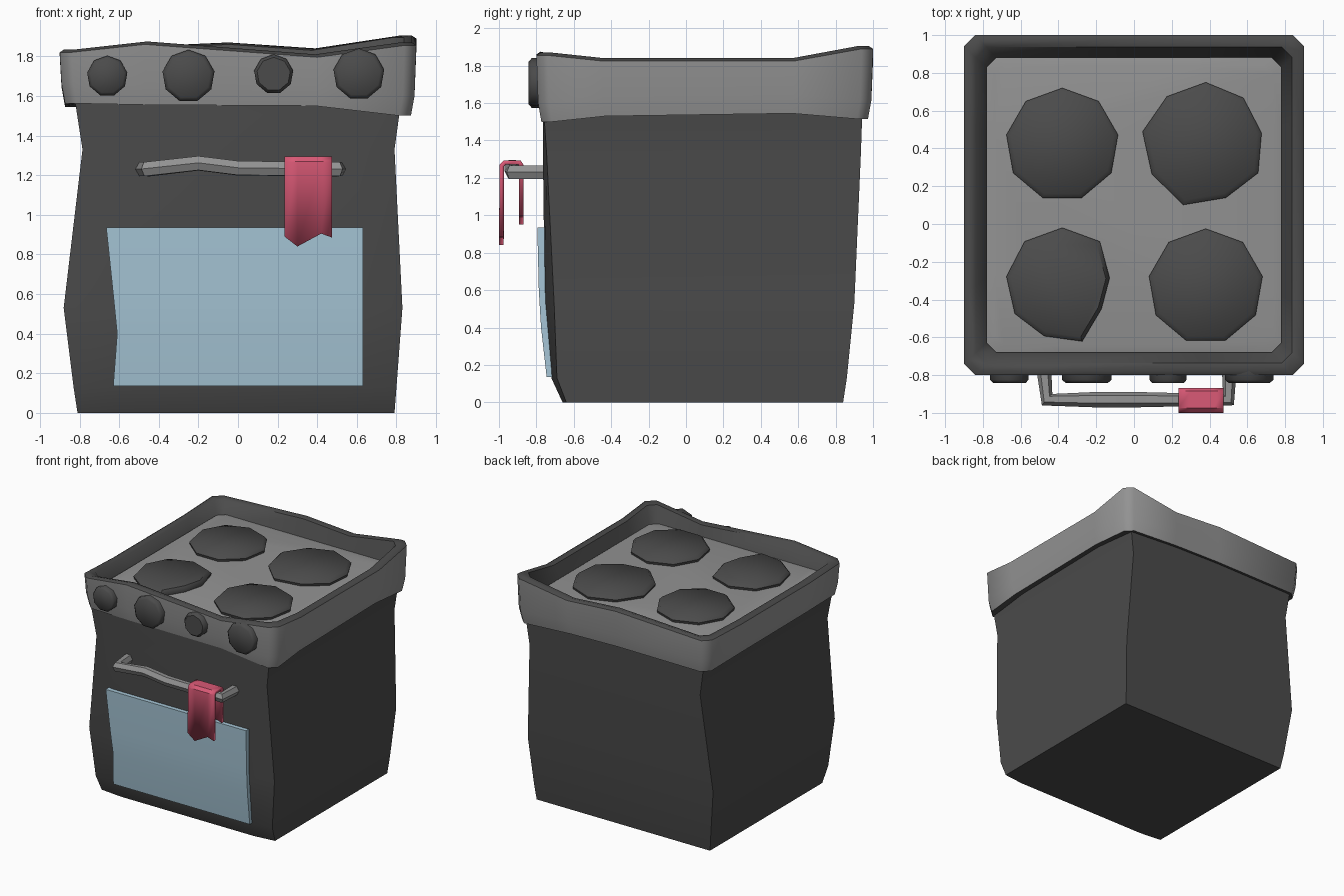
import bpy, bmesh
from math import sin, cos, radians

cube = bpy.data.objects.get("Cube")
if cube:
    bpy.data.objects.remove(cube, do_unlink=True)


def material(name, r, g, b):
    mat = bpy.data.materials.new(name)
    mat.use_nodes = True
    mat.diffuse_color = (r, g, b, 1)
    bsdf = next(n for n in mat.node_tree.nodes if n.type == "BSDF_PRINCIPLED")
    bsdf.inputs["Base Color"].default_value = (r, g, b, 1)
    bsdf.inputs["Roughness"].default_value = 0.8
    return mat


DARK = material("charcoal", 0.07, 0.07, 0.07)
GREY = material("steel grey", 0.29, 0.29, 0.29)
BLUE = material("pale blue", 0.38, 0.56, 0.67)
PINK = material("towel pink", 0.7, 0.1, 0.18)


def smooth(obj, angle=50):
    bpy.ops.object.select_all(action="DESELECT")
    obj.select_set(True)
    bpy.context.view_layer.objects.active = obj
    bpy.ops.object.shade_smooth_by_angle(angle=radians(angle))


def finish(name, bm, mats, angle=50):
    bmesh.ops.recalc_face_normals(bm, faces=bm.faces)
    mesh = bpy.data.meshes.new(name)
    bm.to_mesh(mesh)
    bm.free()
    for mat in mats:
        mesh.materials.append(mat)
    obj = bpy.data.objects.new(name, mesh)
    bpy.context.collection.objects.link(obj)
    smooth(obj, angle)
    return obj


def loft(name, rings, mats, strip_mats=None, angle=50):
    """Closed skin through rings of equal point count, capped at both ends."""
    bm = bmesh.new()
    loops = [[bm.verts.new(p) for p in ring] for ring in rings]
    n = len(loops[0])
    for k, (low, high) in enumerate(zip(loops, loops[1:])):
        for i in range(n):
            j = (i + 1) % n
            face = bm.faces.new((low[i], low[j], high[j], high[i]))
            face.material_index = strip_mats[k] if strip_mats else 0
    bm.faces.new(loops[0])
    bm.faces.new(loops[-1])
    return finish(name, bm, mats, angle)


# Bulging oven body: z, left x, right x, front y, back y, corner setback
def body_ring(z, xl, xr, yf, yb, c):
    return [(xl, yf + c, z), (-0.62, yf, z), (0.61, yf, z),
            (xr, yf + c, z), (xr, yb, z), (xl, yb, z)]


loft("oven_body", [body_ring(*row) for row in (
    (0, -0.81, 0.79, -0.66, 0.84, 0.02),
    (0.13, -0.83, 0.8, -0.72, 0.86, 0.03),
    (0.53, -0.88, 0.83, -0.755, 0.9, 0.05),
    (1.33, -0.785, 0.79, -0.765, 0.935, 0.02),
    (1.62, -0.83, 0.83, -0.765, 0.945, 0),
)], [DARK])


# Oven window, slightly bowed to follow the body
def window_ring(z, xl, xr, yf):
    return [(xl, yf, z), (xr, yf, z), (xr, -0.68, z), (xl, -0.68, z)]


loft("oven_window", [window_ring(*row) for row in (
    (0.135, -0.63, 0.63, -0.745),
    (0.4, -0.61, 0.63, -0.775),
    (0.6, -0.63, 0.63, -0.787),
    (0.935, -0.665, 0.63, -0.795),
)], [BLUE])

# Wavy rim outline, counter-clockwise from above: x, y, top z, bottom z
H, CY, CUT = 0.9, 0.1, 0.06


def corner(sx, sy, top, bottom):
    a = (sx * H, CY + sy * (H - CUT), top, bottom)
    b = (sx * (H - CUT), CY + sy * H, top, bottom)
    return [a, b] if sx * sy > 0 else [b, a]


FRONT, BACK = CY - H, CY + H
outline = (corner(-1, -1, 1.835, 1.562)
           + [(-0.47, FRONT, 1.875, 1.555), (0.4, FRONT, 1.81, 1.55)]
           + corner(1, -1, 1.87, 1.5)
           + [(H, -0.45, 1.84, 1.53), (H, 0.58, 1.84, 1.545)]
           + corner(1, 1, 1.905, 1.515)
           + [(0.4, BACK, 1.84, 1.54), (-0.05, BACK, 1.87, 1.55)]
           + corner(-1, 1, 1.835, 1.545)
           + [(-H, 0.55, 1.82, 1.55), (-H, -0.35, 1.82, 1.555)])


def rim_ring(scale, height):
    return [(x * scale, CY + (y - CY) * scale, height(t, b)) for x, y, t, b in outline]


loft("top_rim", [
    rim_ring(0.88, lambda t, b: b + 0.015),
    rim_ring(0.97, lambda t, b: b),
    rim_ring(0.99, lambda t, b: b + 0.1),
    rim_ring(1, lambda t, b: t - 0.015),
    rim_ring(0.975, lambda t, b: t),
    rim_ring(0.93, lambda t, b: t - 0.01),
    rim_ring(0.86, lambda t, b: 1.7),
], [DARK, GREY], [0, 1, 1, 0, 0, 0])

# Cooktop plate inside the rim
loft("cooktop", [
    rim_ring(0.868, lambda t, b: 1.69),
    rim_ring(0.868, lambda t, b: 1.735),
    rim_ring(0.82, lambda t, b: 1.745),
], [GREY])


# Rough nine-sided discs, used for burners and knobs
def disc(radii, scale, place):
    n = len(radii)
    angles = [radians(90 - i * 360 / n) for i in range(n)]
    return [place(r * scale * cos(a), r * scale * sin(a)) for r, a in zip(radii, angles)]


def burner(name, cx, cy, radii):
    def level(scale, z):
        return disc(radii, scale, lambda u, v: (cx + u, cy + v, z))
    loft(name, [level(0.97, 1.73), level(1, 1.765), level(0.92, 1.79)], [DARK])


burner("burner_back_right", -0.38, 0.42, [0.3] * 9)
burner("burner_back_left", 0.38, 0.43,
       [0.32, 0.31, 0.3, 0.32, 0.31, 0.35, 0.33, 0.34, 0.32])
burner("burner_front_right", -0.38, -0.33,
       [0.31, 0.31, 0.255, 0.24, 0.31, 0.28, 0.29, 0.3, 0.31])
burner("burner_front_left", 0.38, -0.33, [0.305] * 9)


def knob(name, cx, cz, r):
    def level(scale, y):
        return disc([r] * 9, scale, lambda u, v: (cx + u, y, cz + v))
    loft(name, [level(1, -0.76), level(1, -0.825), level(0.85, -0.842)], [DARK])


for i, (x, z, r) in enumerate(((-0.66, 1.7, 0.103), (-0.25, 1.7, 0.133),
                               (0.18, 1.71, 0.1), (0.61, 1.71, 0.13))):
    knob(f"knob_{i + 1}", x, z, r)

# Bent door handle
path = ((-0.48, -0.74, 1.23), (-0.46, -0.93, 1.23), (-0.2, -0.93, 1.26),
        (0, -0.93, 1.235), (0.5, -0.93, 1.23), (0.505, -0.74, 1.23))
curve = bpy.data.curves.new("door_handle", "CURVE")
curve.dimensions = "3D"
curve.bevel_depth = 0.041
curve.bevel_resolution = 1
curve.use_fill_caps = True
spline = curve.splines.new("POLY")
spline.points.add(len(path) - 1)
for point, co in zip(spline.points, path):
    point.co = (*co, 1)
curve.materials.append(GREY)
handle = bpy.data.objects.new("door_handle", curve)
bpy.context.collection.objects.link(handle)
bpy.ops.object.select_all(action="DESELECT")
handle.select_set(True)
bpy.context.view_layer.objects.active = handle
bpy.ops.object.convert(target="MESH")
smooth(bpy.context.view_layer.objects.active)

# Towel folded over the handle, with notched hems
columns = ((0.235, 0.89), (0.3, 0.84), (0.42, 0.905), (0.475, 0.885))
bm = bmesh.new()
strips = []
for x, hem in columns:
    drape = ((-0.987, hem), (-0.985, 1.265), (-0.97, 1.282), (-0.89, 1.282),
             (-0.88, 1.265), (-0.88, hem + 0.11))
    strips.append([bm.verts.new((x, y, z)) for y, z in drape])
for a, b in zip(strips, strips[1:]):
    for i in range(len(a) - 1):
        bm.faces.new((a[i], b[i], b[i + 1], a[i + 1]))
towel = finish("towel", bm, [PINK], 30)
thick = towel.modifiers.new("thickness", "SOLIDIFY")
thick.thickness = 0.025
thick.offset = 0
